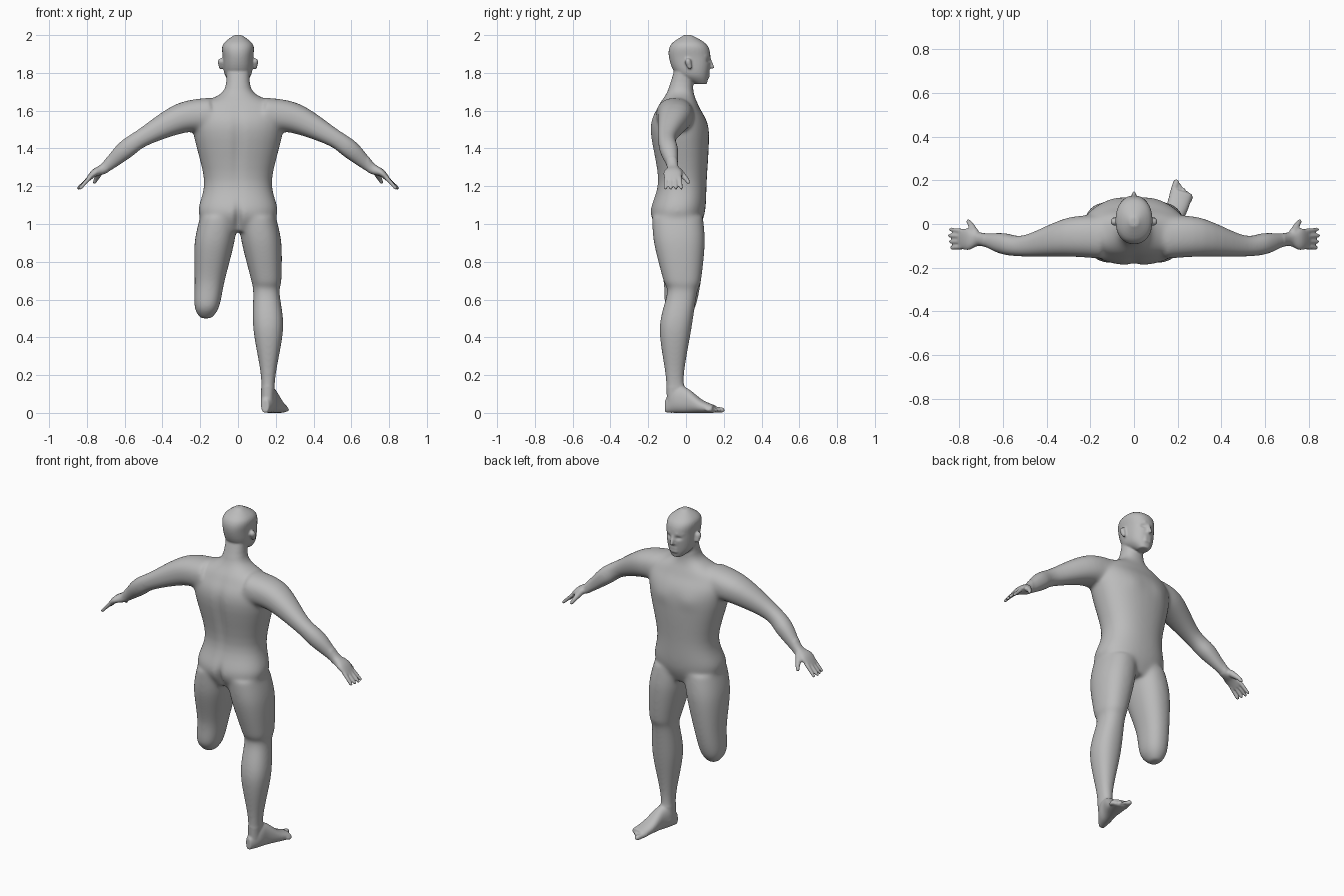
import bpy
import bmesh
import math
from mathutils import Vector

cube = bpy.data.objects.get("Cube")
if cube:
    bpy.data.objects.remove(cube, do_unlink=True)

SEGMENTS = 32
STEPS = 5
bm = bmesh.new()


def spline(rows):
    """Smooth in-between rows passing through the given ones."""
    points = [Vector(row) for row in rows]
    padded = [points[0]] + points + [points[-1]]
    dense = []
    for before, start, end, after in zip(padded, padded[1:], padded[2:], padded[3:]):
        for step in range(STEPS):
            t = step / STEPS
            slope_in, slope_out = (end - before) / 2, (after - start) / 2
            blend = t * t * (3 - 2 * t)
            dense.append(start.lerp(end, blend)
                         + slope_in * t * (1 - t) ** 2
                         - slope_out * t * t * (1 - t))
    return dense + [points[-1]]


def loft(sections, roundness=.88):
    """Closed skin through sections of (centre, half axis, half axis)."""
    rings = []
    for centre, u, v in sections:
        ring = []
        for i in range(SEGMENTS):
            angle = math.tau * i / SEGMENTS
            c, s = math.cos(angle), math.sin(angle)
            c = math.copysign(abs(c) ** roundness, c)
            s = math.copysign(abs(s) ** roundness, s)
            ring.append(bm.verts.new(centre + u * c + v * s))
        rings.append(ring)
    for low, high in zip(rings, rings[1:]):
        for i in range(SEGMENTS):
            j = (i + 1) % SEGMENTS
            bm.faces.new((low[i], low[j], high[j], high[i]))
    bm.faces.new(rings[0][::-1])
    bm.faces.new(rings[-1])


def level(z, left, right, back, front, side=1):
    """Horizontal section between two x limits and two y limits."""
    centre = Vector((side * (left + right) / 2, (back + front) / 2, z))
    half_width = Vector(((right - left) / 2, 0, 0))
    half_depth = Vector((0, (front - back) / 2, 0))
    return centre, half_width, half_depth


def column(rows):
    """Symmetric vertical loft from rows of (z, half width, back, front)."""
    loft([level(z, -width, width, back, front)
          for z, width, back, front in spline(rows)])


def capsule(start, end, start_radius, end_radius):
    """Round ended tapered rod."""
    start, end = Vector(start), Vector(end)
    along = (end - start).normalized()
    u = along.orthogonal().normalized()
    v = along.cross(u)
    sections = []
    for point, radius, direction in ((start, start_radius, -1), (end, end_radius, 1)):
        for k in (.95, .6, 0)[::-direction]:
            width = radius * math.sqrt(1 - k * k)
            centre = point + along * radius * k * direction
            sections.append((centre, u * width, v * width))
    loft(sections, roundness=1)


# Torso and neck
column([
    (.96, .14, -.14, .06), (1.06, .21, -.19, .1), (1.23, .18, -.15, .11),
    (1.5, .24, -.19, .12), (1.62, .22, -.15, .07), (1.7, .08, -.1, .04),
    (1.82, .06, -.06, .04)])

# Head
column([
    (1.74, .03, .05, .11), (1.79, .07, -.05, .12), (1.88, .08, -.09, .13),
    (1.95, .08, -.08, .11), (2, .02, -.01, .03)])

# Nose, nostrils and lips
capsule((0, .12, 1.88), (0, .14, 1.83), .01, .01)
capsule((-.01, .12, 1.83), (.01, .12, 1.83), .01, .01)
for z in (1.78, 1.8):
    capsule((-.015, .115, z), (.015, .115, z), .01, .01)

# Limb rows: arm is (x, z, y, half thickness, half width), legs are levels
arm = [
    (.14, 1.58, -.06, .09, .1), (.3, 1.56, -.06, .08, .09),
    (.5, 1.46, -.1, .05, .05), (.6, 1.39, -.09, .05, .05),
    (.7, 1.3, -.07, .03, .03), (.76, 1.27, -.07, .02, .05),
    (.8, 1.23, -.07, .01, .04)]
thigh = [
    (1.04, 0, .2, -.18, .09), (.9, .02, .23, -.17, .1), (.7, .07, .23, -.12, .08)]
calf = [
    (.64, .08, .22, -.1, .06), (.45, .08, .24, -.14, .03),
    (.2, .12, .2, -.11, -.01), (.05, .12, .19, -.1, 0)]
stump = [(.56, .1, .23, -.11, .05), (.5, .14, .2, -.06, .01)]

for side, lower_leg in ((1, calf), (-1, stump)):
    # Arm and palm, each section square to the limb
    rows = spline(arm)
    sections = []
    for i, (x, z, y, thick, wide) in enumerate(rows):
        before, after = rows[max(i - 1, 0)], rows[min(i + 1, len(rows) - 1)]
        along = Vector((after[0] - before[0], 0, after[1] - before[1])).normalized()
        across = Vector((-along.z * side, 0, along.x))
        sections.append((Vector((x * side, y, z)), across * thick, Vector((0, wide, 0))))
    loft(sections)

    # Fingers and thumb
    for i in range(4):
        reach = .845 - .005 * abs(i - 1)
        knuckle = (.785 * side, -.033 - .024 * i, 1.245)
        tip = (reach * side, -.025 - .028 * i, 1.19)
        capsule(knuckle, tip, .0115, .009)
    thumb_joint = (.75 * side, 0, 1.24)
    capsule((.73 * side, -.04, 1.28), thumb_joint, .02, .013)
    capsule(thumb_joint, (.76 * side, .013, 1.22), .013, .01)

    # Leg, whole on one side and ending below the knee on the other
    loft([level(*row, side) for row in spline(thigh + lower_leg)])

    # Ear and brow
    capsule((.09 * side, .02, 1.83), (.09 * side, .01, 1.86), .012, .018)
    capsule((.02 * side, .12, 1.89), (.05 * side, .1, 1.89), .01, .01)

# Foot, turned outward, from rows of (distance, half width, height)
heel = Vector((.142, -.108, 0))
turn = math.radians(17)
forward = Vector((math.sin(turn), math.cos(turn), 0))
outward = Vector((math.cos(turn), -math.sin(turn), 0))
up = Vector((0, 0, 1))
foot = [(0, .02, .07), (.06, .04, .14), (.12, .04, .13), (.2, .05, .07), (.27, .05, .04)]
loft([(heel + forward * distance + up * height / 2, outward * width, up * height / 2)
      for distance, width, height in spline(foot)])

# Toes
for i in range(5):
    radius = .01 if i else .015
    base = heel + outward * (.021 * i - .038) + up * .02
    root = base + forward * .24
    tip = base + forward * (.3 - .011 * i) - up * .005
    capsule(root, tip, radius, radius)

# Fuse the parts into one continuous skin
bmesh.ops.recalc_face_normals(bm, faces=bm.faces)
rough = bpy.data.meshes.new("rough_body")
bm.to_mesh(rough)
bm.free()
body = bpy.data.objects.new("body", rough)
bpy.context.collection.objects.link(body)
fuse = body.modifiers.new("fuse", "REMESH")
fuse.mode = "VOXEL"
fuse.voxel_size = .0055
skin = bpy.data.meshes.new_from_object(
    body.evaluated_get(bpy.context.evaluated_depsgraph_get()))
body.modifiers.clear()
body.data = skin
bpy.data.meshes.remove(rough)
skin.name = "body"

# Soften: strongly on trunk and limbs, lightly on face, hands and foot
bm = bmesh.new()
bm.from_mesh(skin)
trunk = [v for v in bm.verts if .14 < v.co.z < 1.72 and abs(v.co.x) < .69]
for verts, repeats in ((trunk, 35), (bm.verts[:], 3)):
    for _ in range(repeats):
        bmesh.ops.smooth_vert(bm, verts=verts, factor=.5, use_axis_x=True,
                              use_axis_y=True, use_axis_z=True)


def sculpt(centre, reach, push):
    """Soft dent or swell along y."""
    for v in bm.verts:
        gap = sum(((p - c) / r) ** 2 for p, c, r in zip(v.co, centre, reach))
        v.co.y += push * math.exp(-gap)


# Spine groove, buttock cleft, eye sockets and chest
sculpt((0, -.19, 1.4), (.03, .1, .2), .01)
sculpt((0, -.19, 1.02), (.02, .1, .07), .02)
for side in (1, -1):
    sculpt((.03 * side, .11, 1.865), (.017, .03, .011), -.011)
    sculpt((.09 * side, .11, 1.49), (.06, .05, .05), .005)
bm.to_mesh(skin)
bm.free()
skin.shade_smooth()

# Plain grey finish
grey = bpy.data.materials.new("plain_grey")
grey.use_nodes = True
colour = (.5, .5, .5, 1)
grey.diffuse_color = colour
grey.node_tree.nodes["Principled BSDF"].inputs["Base Color"].default_value = colour
skin.materials.clear()
skin.materials.append(grey)
